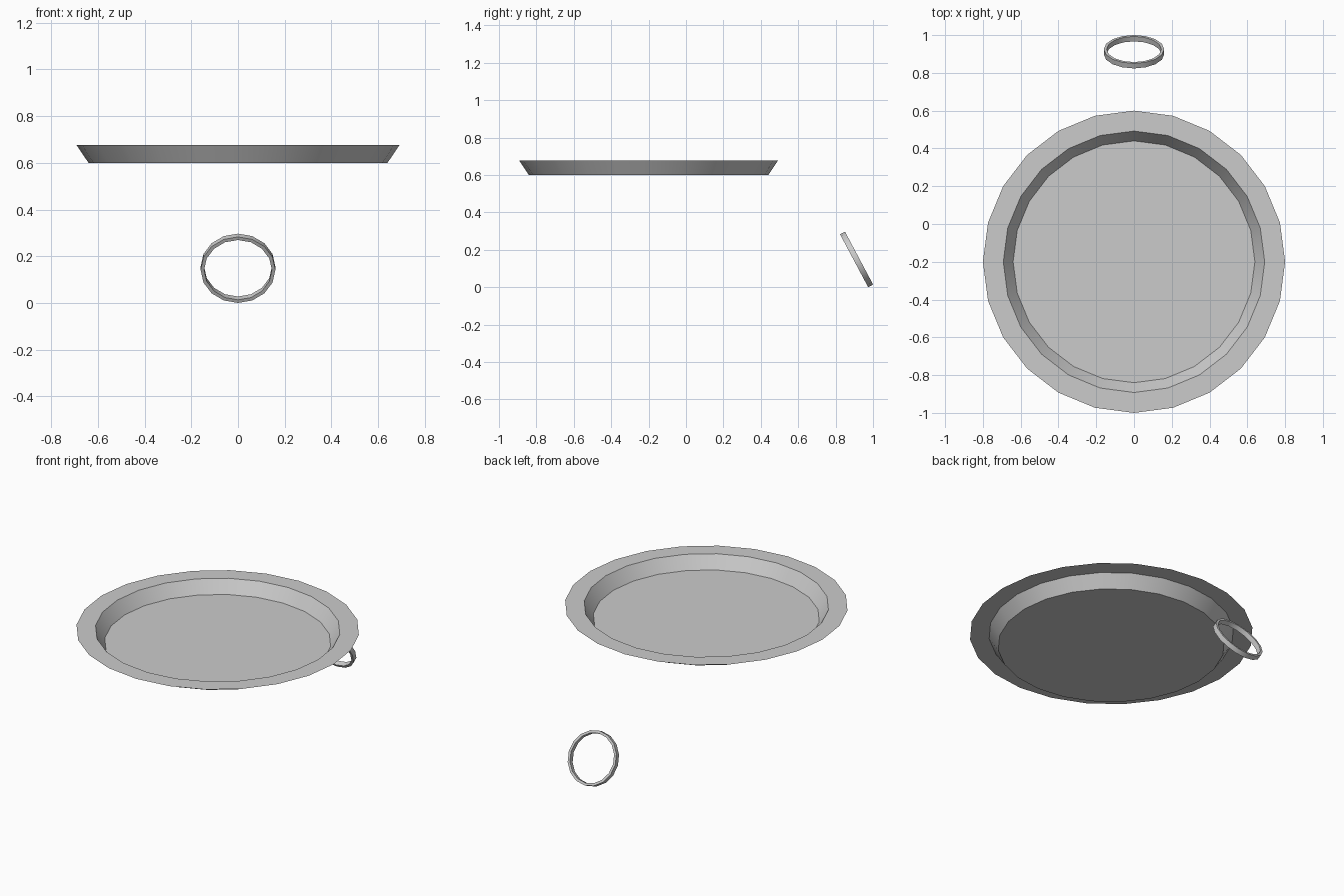
import bpy, bmesh, math

if "Cube" in bpy.data.objects:
    bpy.data.objects.remove(bpy.data.objects["Cube"])


def lathe(name, profile, sides, closed=False, cap=False, location=(0, 0, 0), tilt=0.0):
    """Spin a (radius, z) profile around the local z axis."""
    bm = bmesh.new()
    rings = []
    for r, z in profile:
        rings.append([bm.verts.new((r * math.cos(2 * math.pi * i / sides),
                                    r * math.sin(2 * math.pi * i / sides), z))
                      for i in range(sides)])
    if cap:
        bm.faces.new(rings[0])
    pairs = list(zip(rings, rings[1:]))
    if closed:
        pairs.append((rings[-1], rings[0]))
    for a, b in pairs:
        for i in range(sides):
            j = (i + 1) % sides
            bm.faces.new((a[i], a[j], b[j], b[i]))
    if closed:
        bmesh.ops.recalc_face_normals(bm, faces=bm.faces)
    mesh = bpy.data.meshes.new(name)
    bm.to_mesh(mesh)
    bm.free()
    obj = bpy.data.objects.new(name, mesh)
    bpy.context.collection.objects.link(obj)
    obj.location = location
    obj.rotation_euler.x = tilt
    bpy.ops.object.select_all(action='DESELECT')
    obj.select_set(True)
    bpy.context.view_layer.objects.active = obj
    bpy.ops.object.shade_smooth_by_angle(angle=math.radians(30))
    return obj


# Shallow plate: flat base, sloped wall, thin flat rim
lathe("plate", [(0.64, 0.60), (0.692, 0.677), (0.80, 0.677)], 24,
      cap=True, location=(0, -0.2, 0))

# Small leaning ring with a rectangular section
lathe("ring", [(0.16, -0.015), (0.16, 0.015), (0.145, 0.015), (0.145, -0.015)], 16,
      closed=True, location=(0, 0.912, 0.1485), tilt=math.radians(-62))
